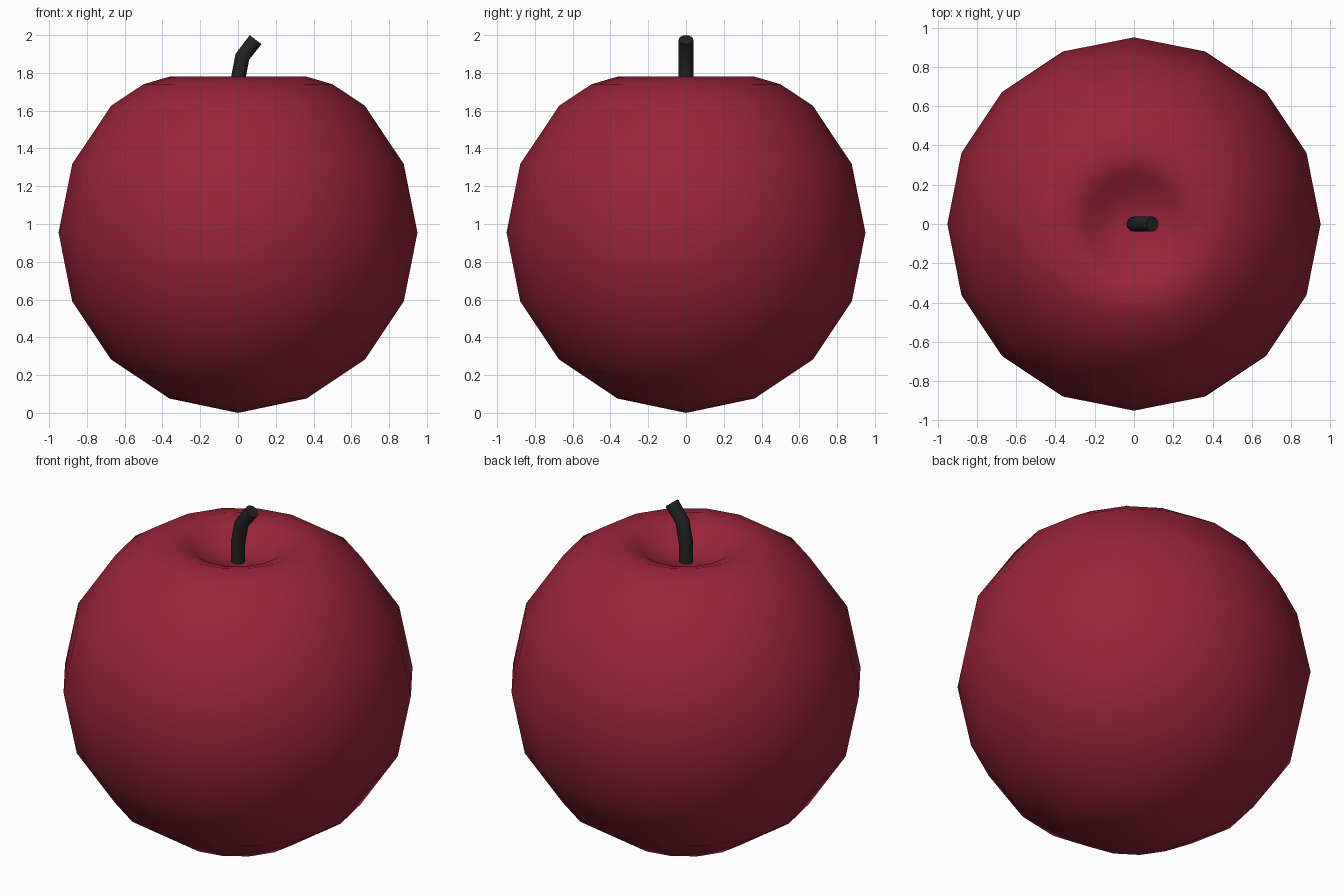
import bpy, bmesh, math
from mathutils import Vector

if "Cube" in bpy.data.objects:
    bpy.data.objects.remove(bpy.data.objects["Cube"])


def material(name, rgb):
    m = bpy.data.materials.new(name)
    m.diffuse_color = (*rgb, 1)
    m.use_nodes = True
    m.node_tree.nodes["Principled BSDF"].inputs["Base Color"].default_value = m.diffuse_color
    return m


def finish(bm, name, mat):
    bmesh.ops.recalc_face_normals(bm, faces=bm.faces)
    me = bpy.data.meshes.new(name)
    bm.to_mesh(me)
    bm.free()
    ob = bpy.data.objects.new(name, me)
    bpy.context.collection.objects.link(ob)
    me.materials.append(mat)
    return ob


def skin(bm, rings):
    for a, b in zip(rings, rings[1:]):
        n = max(len(a), len(b))
        for i in range(n):
            j = (i + 1) % n
            if len(a) == 1:
                bm.faces.new((a[0], b[j], b[i]))
            elif len(b) == 1:
                bm.faces.new((a[i], a[j], b[0]))
            else:
                bm.faces.new((a[i], a[j], b[j], b[i]))


red = material("apple red", (0.32, 0.018, 0.04))
black = material("stem black", (0.016, 0.017, 0.017))

# Fruit body: 16-sided sphere profile, flattened on top with a dimple
R, CZ, N = 0.95, 0.95, 16
profile = [(R * math.sin(k * math.pi / 8), CZ - R * math.cos(k * math.pi / 8) + 0.004 * (k > 0))
           for k in range(7)]
profile += [(0.5, 1.74), (0.364, 1.78), (0.25, 1.74), (0.18, 1.68), (0, 1.65)]
bm = bmesh.new()
rings = []
for r, z in profile:
    if r < 1e-6:
        rings.append([bm.verts.new((0, 0, z))])
    else:
        rings.append([bm.verts.new((r * math.cos(2 * math.pi * i / N),
                                    r * math.sin(2 * math.pi * i / N), z)) for i in range(N)])
skin(bm, rings)
body = finish(bm, "fruit_body", red)
body.data.shade_smooth()

# Stem: bent round tube with a flat cut end
path = [Vector(p) for p in ((0, 0, 1.62), (0, 0, 1.765), (0.023, 0, 1.885), (0.093, 0, 1.976))]
SR, S = 0.039, 12
bm = bmesh.new()
rings = []
for k, p in enumerate(path):
    d = Vector((0, 0, 0))
    if k > 0:
        d += (p - path[k - 1]).normalized()
    if k < len(path) - 1:
        d += (path[k + 1] - p).normalized()
    d.normalize()
    side = Vector((0, 1, 0))
    across = side.cross(d)
    rings.append([bm.verts.new(p + SR * (math.cos(2 * math.pi * i / S) * across +
                                         math.sin(2 * math.pi * i / S) * side)) for i in range(S)])
skin(bm, rings)
bm.faces.new(rings[-1])
bm.faces.new(rings[0][::-1])
stem = finish(bm, "stem", black)
bpy.context.view_layer.objects.active = stem
stem.select_set(True)
bpy.ops.object.shade_smooth_by_angle(angle=math.radians(50))
